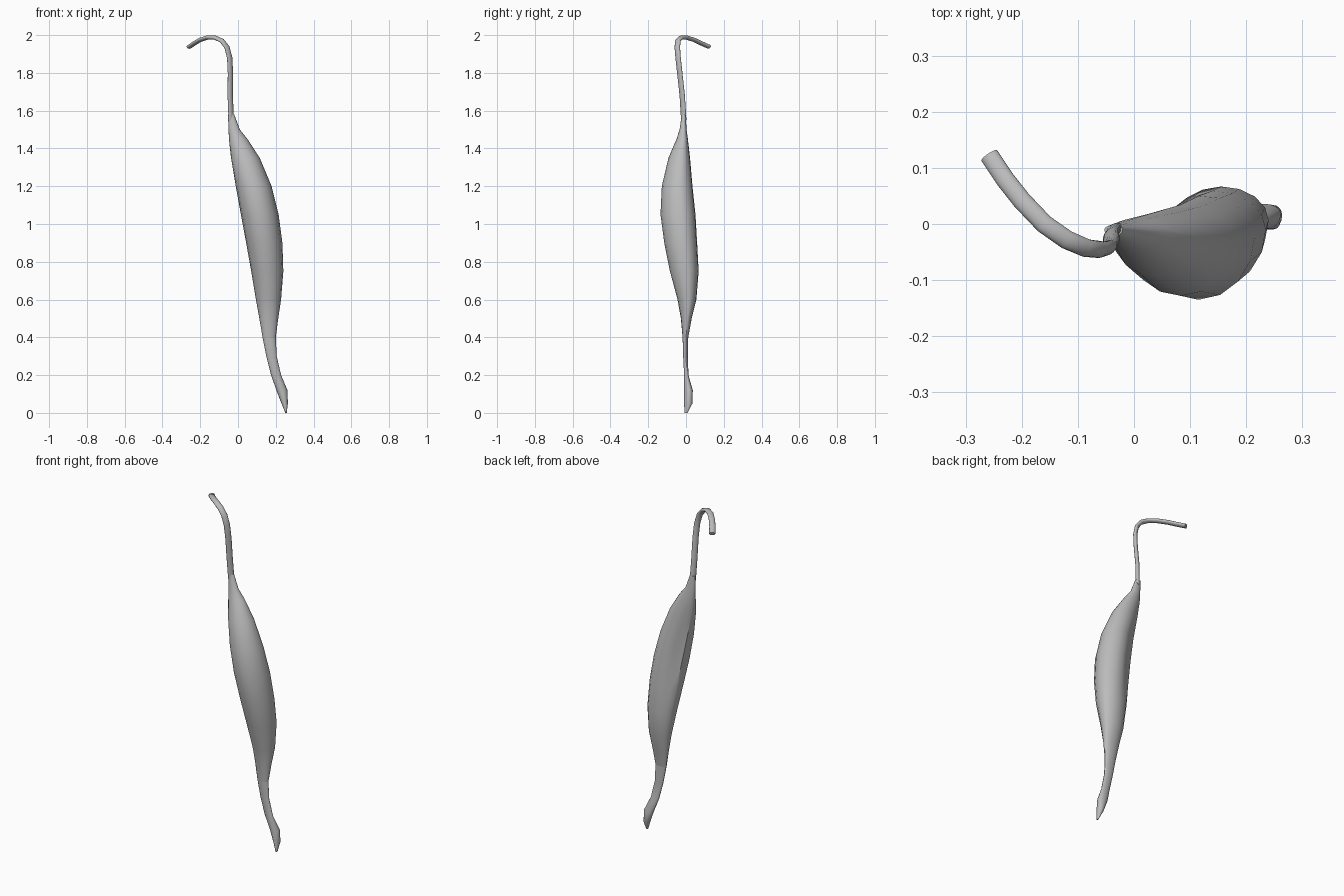
import bpy, bmesh, math
from mathutils import Vector

cube = bpy.data.objects.get("Cube")
if cube:
    bpy.data.objects.remove(cube, do_unlink=True)

grey = bpy.data.materials.new("soft grey")
grey.use_nodes = True
grey.diffuse_color = (0.5, 0.5, 0.5, 1)
grey.node_tree.nodes["Principled BSDF"].inputs["Base Color"].default_value = (0.5, 0.5, 0.5, 1)

SIDES = 16
ANGLES = [2 * math.pi * i / SIDES for i in range(SIDES)]


def loft(name, rings):
    """Skin a list of point rings and close both ends."""
    bm = bmesh.new()
    loops = [[bm.verts.new(p) for p in ring] for ring in rings]
    for a, b in zip(loops, loops[1:]):
        for i in range(SIDES):
            j = (i + 1) % SIDES
            bm.faces.new((a[i], a[j], b[j], b[i]))
    bm.faces.new(loops[0])
    bm.faces.new(loops[-1])
    bmesh.ops.recalc_face_normals(bm, faces=bm.faces)
    mesh = bpy.data.meshes.new(name)
    bm.to_mesh(mesh)
    bm.free()
    mesh.materials.append(grey)
    obj = bpy.data.objects.new(name, mesh)
    bpy.context.collection.objects.link(obj)
    bpy.ops.object.select_all(action="DESELECT")
    obj.select_set(True)
    bpy.context.view_layer.objects.active = obj
    bpy.ops.object.shade_smooth_by_angle(angle=math.radians(40))
    return obj


def slice_ring(z, x0, x1, y0, y1):
    """Level slice: a full front, a shallower back with a groove on its right."""
    cx, rx = (x0 + x1) / 2, (x1 - x0) / 2
    seam = y0 + (y1 - y0) * 0.6
    groove = 0.45 * max(0, 1 - abs(z - 1.12) / 0.4)
    ring = []
    for a in ANGLES:
        c, s = math.cos(a), math.sin(a)
        depth = (y1 - seam) if s > 0 else (seam - y0)
        dent = groove * math.exp(-((a - 2.3) / 0.45) ** 2)
        ring.append(Vector((cx + rx * c * (1 - dent * 0.3), seam + depth * s * (1 - dent), z)))
    return ring


# Level slices: height, x range, y range
lower_tendon = [
    (0.0, 0.25, 0.258, -0.008, 0.008), (0.05, 0.23, 0.264, -0.01, 0.034),
    (0.12, 0.203, 0.262, -0.01, 0.036), (0.2, 0.175, 0.228, -0.01, 0.013),
    (0.3, 0.15, 0.205, -0.015, 0.01), (0.4, 0.13, 0.2, -0.018, 0.012)]
belly = [
    lower_tendon[-1],
    (0.5, 0.113, 0.213, -0.027, 0.03), (0.6, 0.095, 0.228, -0.045, 0.055),
    (0.75, 0.07, 0.24, -0.085, 0.067), (0.9, 0.043, 0.235, -0.115, 0.06),
    (1.05, 0.015, 0.215, -0.135, 0.052), (1.2, -0.012, 0.178, -0.128, 0.036),
    (1.35, -0.037, 0.115, -0.093, 0.022), (1.45, -0.048, 0.05, -0.05, 0.01),
    (1.5, -0.05, 0.01, -0.034, 0.003), (1.58, -0.053, -0.02, -0.022, -0.002)]
loft("lower_tendon", [slice_ring(*s) for s in lower_tendon])
loft("muscle_belly", [slice_ring(*s) for s in belly])

# Upper tendon: a flat band swept up and over into a hook
path = [Vector(p) for p in (
    (-0.036, -0.012, 1.55), (-0.041, -0.02, 1.68), (-0.04, -0.033, 1.8),
    (-0.044, -0.042, 1.88), (-0.058, -0.046, 1.935), (-0.085, -0.043, 1.97),
    (-0.12, -0.028, 1.986), (-0.16, 0.0, 1.988), (-0.2, 0.042, 1.975),
    (-0.23, 0.08, 1.957), (-0.258, 0.122, 1.938))]
rings = []
for i, p in enumerate(path):
    tangent = (path[min(i + 1, len(path) - 1)] - path[max(i - 1, 0)]).normalized()
    side = Vector((0.7, 0.7, 0))
    side = (side - tangent * side.dot(tangent)).normalized()
    normal = tangent.cross(side)
    rings.append([p + side * 0.017 * math.cos(a) + normal * 0.011 * math.sin(a) for a in ANGLES])
loft("upper_tendon", rings)
